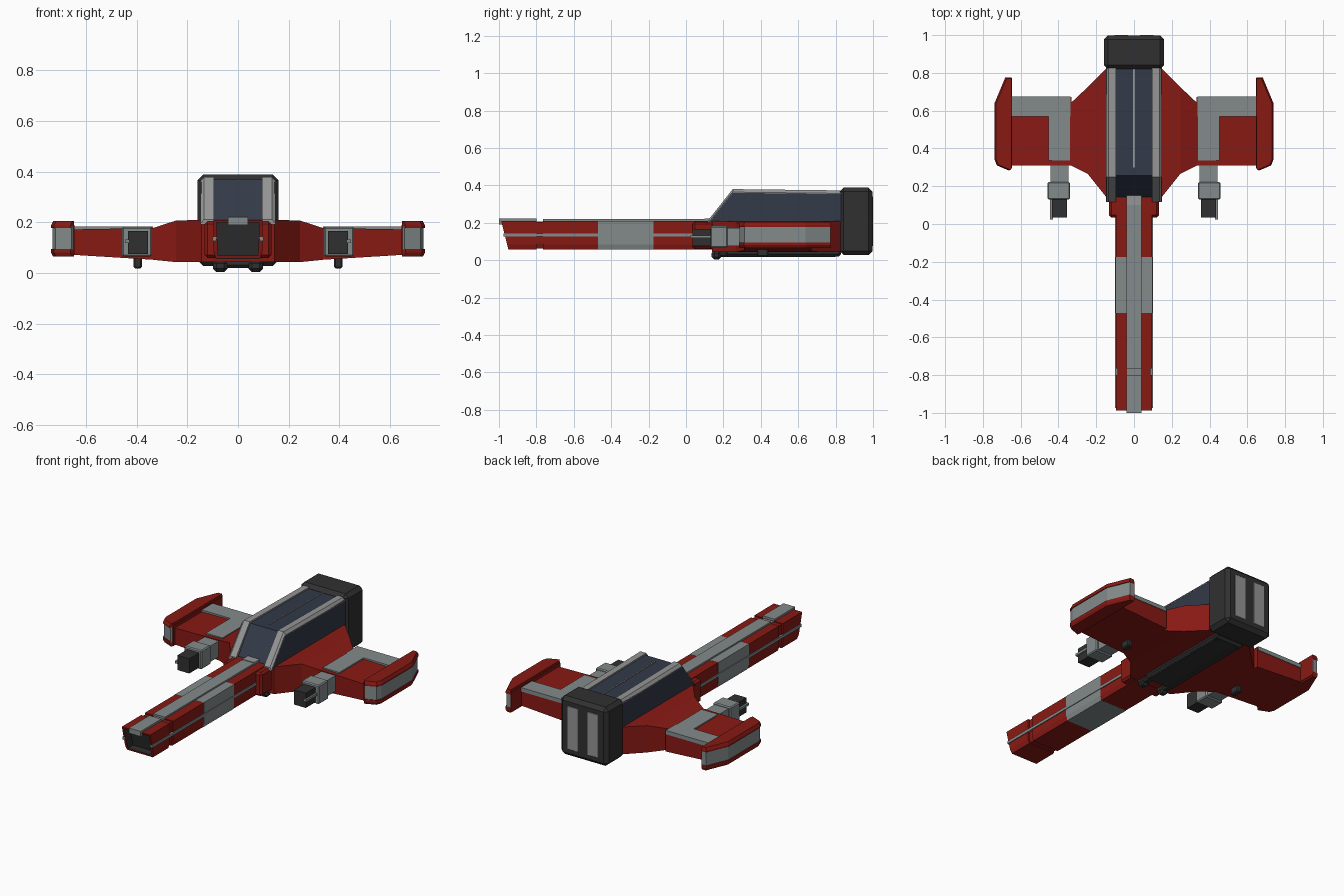
import bpy, bmesh
from mathutils import Vector

if "Cube" in bpy.data.objects:
    bpy.data.objects.remove(bpy.data.objects["Cube"])


def material(name, r, g, b):
    m = bpy.data.materials.new(name)
    m.diffuse_color = (r, g, b, 1)
    m.use_nodes = True
    m.node_tree.nodes["Principled BSDF"].inputs["Base Color"].default_value = m.diffuse_color
    return m


RED = material("red", 0.25, 0.01, 0.007)
GREY = material("grey", 0.23, 0.26, 0.26)
LIGHT = material("light_grey", 0.3, 0.3, 0.3)
DARK = material("dark", 0.03, 0.03, 0.03)
BLUE = material("dark_blue", 0.032, 0.042, 0.065)


def loft(name, rings, mat, mirror=False):
    """Skin a list of equal-length point rings, capping both ends."""
    bm = bmesh.new()
    vs = [[bm.verts.new(p) for p in ring] for ring in rings]
    n = len(vs[0])
    for a, b in zip(vs, vs[1:]):
        for i in range(n):
            j = (i + 1) % n
            bm.faces.new((a[i], a[j], b[j], b[i]))
    bm.faces.new(vs[0])
    bm.faces.new(vs[-1])
    bmesh.ops.recalc_face_normals(bm, faces=bm.faces)
    me = bpy.data.meshes.new(name)
    bm.to_mesh(me)
    bm.free()
    me.materials.append(mat)
    ob = bpy.data.objects.new(name, me)
    bpy.context.collection.objects.link(ob)
    if mirror:
        ob.modifiers.new("mirror", 'MIRROR').use_mirror_merge = False
    return ob


def box(name, x, y, z, mat, mirror=False, bevel=0):
    rings = [[(x[0], v, z[0]), (x[1], v, z[0]), (x[1], v, z[1]), (x[0], v, z[1])] for v in y]
    ob = loft(name, rings, mat, mirror)
    if bevel:
        b = ob.modifiers.new("chamfer", 'BEVEL')
        b.width, b.segments = bevel, 1
    return ob


def side_prism(name, pts, x0, x1, mat, mirror=False):
    return loft(name, [[(x, y, z) for y, z in pts] for x in (x0, x1)], mat, mirror)


def nose_ring(y, slant=0.0, s=1.0):
    pts = [(-0.088, 0.057), (0.088, 0.057), (0.096, 0.085), (0.096, 0.21), (-0.096, 0.21), (-0.096, 0.085)]
    return [(px * s, y + slant * (0.21 - pz), 0.134 + (pz - 0.134) * s) for px, pz in pts]


# Long nose: painted segments with a groove behind the tip
loft("nose_core", [nose_ring(-0.83, 0, 0.92), nose_ring(-0.70, 0, 0.92)], RED)
loft("nose_front", [nose_ring(-0.765), nose_ring(-0.47)], RED)
loft("nose_band", [nose_ring(-0.47, 0, 1.01), nose_ring(-0.175, 0, 1.01)], GREY)
loft("nose_rear", [nose_ring(-0.175), nose_ring(0.2)], RED)
tip = loft("nose_tip", [nose_ring(-0.80), nose_ring(-0.988, 0.25)], RED)

# Hollow dark muzzle in the tip
tip.data.materials.append(DARK)
bm = bmesh.new()
bm.from_mesh(tip.data)
front = min(bm.faces, key=lambda f: f.calc_center_median().y)
bmesh.ops.inset_region(bm, faces=[front], thickness=0.016)
ext = bmesh.ops.extrude_discrete_faces(bm, faces=[front])["faces"]
for f in ext:
    f.material_index = 1
    for e in f.edges:
        for g in e.link_faces:
            g.material_index = 1
    bmesh.ops.translate(bm, verts=f.verts, vec=Vector((0, 0.05, 0)))
bm.to_mesh(tip.data)
bm.free()

# Nose trim: top spine, side stripes
box("spine_tip", (-0.04, 0.04), (-1.0, -0.80), (0.19, 0.222), GREY)
box("spine_joint", (-0.036, 0.036), (-0.82, -0.75), (0.19, 0.208), GREY)
box("spine", (-0.04, 0.04), (-0.765, 0.13), (0.19, 0.22), GREY)
box("side_stripe", (0.085, 0.101), (-0.975, 0.05), (0.126, 0.143), GREY, True)
box("nose_collar", (0.08, 0.132), (0.035, 0.16), (0.06, 0.205), RED, True, 0.012)

# Fuselage and wing roots, lofted outwards from the centre
def wing_section(x, y0, y1, z0, z1):
    return [(x, y0, z0), (x, y1, z0), (x, y1, z1), (x, y0, z1)]


loft("fuselage", [wing_section(*s) for s in (
    (-0.335, 0.31, 0.64, 0.052, 0.178), (-0.245, 0.265, 0.725, 0.043, 0.207),
    (-0.145, 0.14, 0.825, 0.043, 0.21), (0.145, 0.14, 0.825, 0.043, 0.21),
    (0.245, 0.265, 0.725, 0.043, 0.207), (0.335, 0.31, 0.64, 0.052, 0.178))], RED)
loft("wing", [wing_section(0.33, 0.31, 0.672, 0.052, 0.178),
              wing_section(0.655, 0.31, 0.672, 0.072, 0.172)], RED, True)

# Grey L-shaped wing plates
box("wing_plate_rear", (0.335, 0.65), (0.57, 0.676), (0.16, 0.184), GREY, True)
box("wing_plate_inner", (0.34, 0.452), (0.335, 0.57), (0.16, 0.184), GREY, True)

# Winglets: grey band between red rims, red inner wall
OUTLINE = [(0.648, 0.775), (0.682, 0.775), (0.738, 0.64), (0.738, 0.34), (0.726, 0.31), (0.662, 0.283), (0.648, 0.295)]


def outline(z, inset=0.0):
    return [(x - inset * (x > 0.65), 0.53 + (y - 0.53) * (1 - inset * 2), z) for x, y in OUTLINE]


loft("winglet_band", [outline(0.09, 0.005), outline(0.185, 0.005)], GREY, True)
loft("winglet_top_rim", [outline(0.178), outline(0.188), outline(0.205, 0.008)], RED, True)
loft("winglet_bottom_rim", [outline(0.065, 0.008), outline(0.08), outline(0.095)], RED, True)
box("winglet_inner_wall", (0.645, 0.66), (0.295, 0.772), (0.075, 0.19), RED, True)

# Wing guns
box("gun_mount", (0.348, 0.443), (0.20, 0.34), (0.075, 0.172), GREY, True)
box("gun_collar", (0.339, 0.458), (0.13, 0.222), (0.066, 0.182), GREY, True, 0.006)
box("gun_barrel", (0.355, 0.435), (0.035, 0.14), (0.076, 0.166), DARK, True)
box("gun_rail", (0.428, 0.446), (0.025, 0.15), (0.119, 0.133), GREY, True)
box("gun_fin", (0.379, 0.412), (0.38, 0.44), (0.018, 0.08), DARK, True, 0.006)

# Canopy: dark glass, grey rails and a centre rib
side_prism("canopy_glass", [(0.135, 0.2), (0.83, 0.2), (0.83, 0.365), (0.256, 0.37)], -0.12, 0.12, BLUE)
side_prism("canopy_side", [(0.122, 0.205), (0.83, 0.205), (0.83, 0.36), (0.244, 0.36)], 0.097, 0.147, BLUE, True)


def rail_section(y, z):
    return [(0.095, y, z - 0.02), (0.148, y, z - 0.02), (0.148, y, z - 0.016), (0.134, y, z), (0.095, y, z)]


loft("canopy_rail", [rail_section(*p) for p in ((0.117, 0.212), (0.25, 0.38), (0.83, 0.373))], LIGHT, True)
side_prism("canopy_rib", [(0.30, 0.35), (0.82, 0.35), (0.82, 0.369), (0.30, 0.374)], -0.004, 0.004, LIGHT)
box("canopy_sill", (-0.04, 0.04), (0.10, 0.16), (0.2, 0.224), LIGHT)

# Engine block with exhaust panels
box("engine_block", (-0.16, 0.16), (0.82, 0.998), (0.028, 0.388), DARK, False, 0.022)
box("exhaust_panel", (0.02, 0.115), (0.97, 1.0), (0.065, 0.35), LIGHT, True, 0.012)

# Belly slab and twin prongs
box("belly_slab", (-0.1, 0.1), (0.21, 0.83), (0.02, 0.06), DARK, False, 0.012)
box("belly_bar", (0.045, 0.095), (0.17, 0.81), (0.016, 0.05), DARK, True, 0.012)
box("belly_prong", (0.041, 0.099), (0.137, 0.19), (0.003, 0.052), DARK, True, 0.015)
